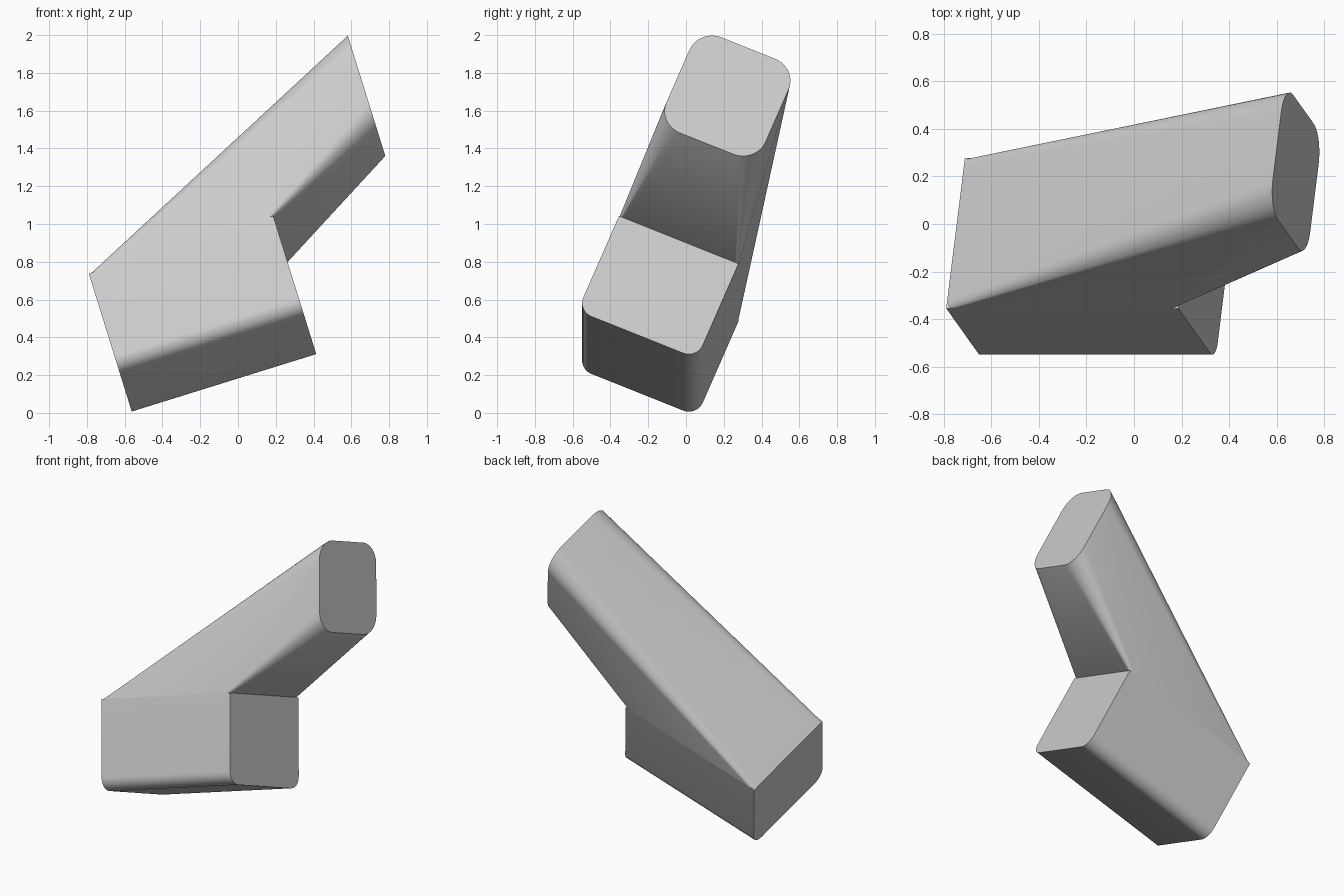
import bpy, bmesh
from math import radians, cos, sin, pi
from mathutils import Matrix

cube = bpy.data.objects.get("Cube")
if cube:
    bpy.data.objects.remove(cube, do_unlink=True)

grey = bpy.data.materials.new("light_grey")
grey.use_nodes = True
grey.diffuse_color = (0.6, 0.6, 0.6, 1)
grey.node_tree.nodes["Principled BSDF"].inputs["Base Color"].default_value = (0.6, 0.6, 0.6, 1)

# The fork leans sideways and backwards
TILT = Matrix.Rotation(radians(-17.3), 4, 'Y') @ Matrix.Rotation(radians(-22.7), 4, 'X')


def rounded(a0, a1, b0, b1, r_low, r_high, steps=10):
    """Rectangle outline with separate radii for its low and high corners."""
    points = []
    corners = [(a1, b1, -1, -1, r_high), (a0, b1, 1, -1, r_high),
               (a0, b0, 1, 1, r_low), (a1, b0, -1, 1, r_low)]
    for i, (a, b, sa, sb, r) in enumerate(corners):
        for k in range(steps + 1 if r else 1):
            t = (i + k / steps) * pi / 2
            points.append((a + r * (sa + cos(t)), b + r * (sb + sin(t))) if r else (a, b))
    return points


def hull(name, points):
    """Solid skin stretched over a set of outline points."""
    bm = bmesh.new()
    for p in points:
        bm.verts.new(p)
    out = bmesh.ops.convex_hull(bm, input=bm.verts)
    spare = {v for v in out["geom_interior"] + out["geom_unused"]
             if isinstance(v, bmesh.types.BMVert) and not v.link_faces}
    bmesh.ops.delete(bm, geom=list(spare), context='VERTS')
    bmesh.ops.dissolve_limit(bm, angle_limit=radians(0.1), verts=bm.verts, edges=bm.edges)
    bmesh.ops.recalc_face_normals(bm, faces=bm.faces)
    mesh = bpy.data.meshes.new(name)
    bm.to_mesh(mesh)
    bm.free()
    mesh.materials.append(grey)
    obj = bpy.data.objects.new(name, mesh)
    obj.matrix_world = TILT
    bpy.context.collection.objects.link(obj)
    bpy.ops.object.select_all(action='DESELECT')
    obj.select_set(True)
    bpy.context.view_layer.objects.active = obj
    bpy.ops.object.shade_smooth_by_angle(angle=radians(35))
    return obj


LEFT, RIGHT, TIP = -0.535, 0.488, 1.149
FRONT, BACK, BOTTOM, TOP = -0.69, -0.004, 0.16, 0.73

# Base block: rounded lower edges, sharp upper edges
section = rounded(FRONT, BACK, BOTTOM, TOP, 0.08, 0)
hull("base_block", [(x, u, v) for x in (LEFT, RIGHT) for u, v in section])

# Slanted arm: grows from the block's top into a rounded square end
root = [(x, u, TOP) for x, u in rounded(LEFT, RIGHT, FRONT, BACK, 0.035, 0.035)]
end = [(TIP, u, v) for u, v in rounded(-0.622, -0.053, 1.09, 1.663, 0.13, 0.13)]
hull("slanted_arm", root + end)
